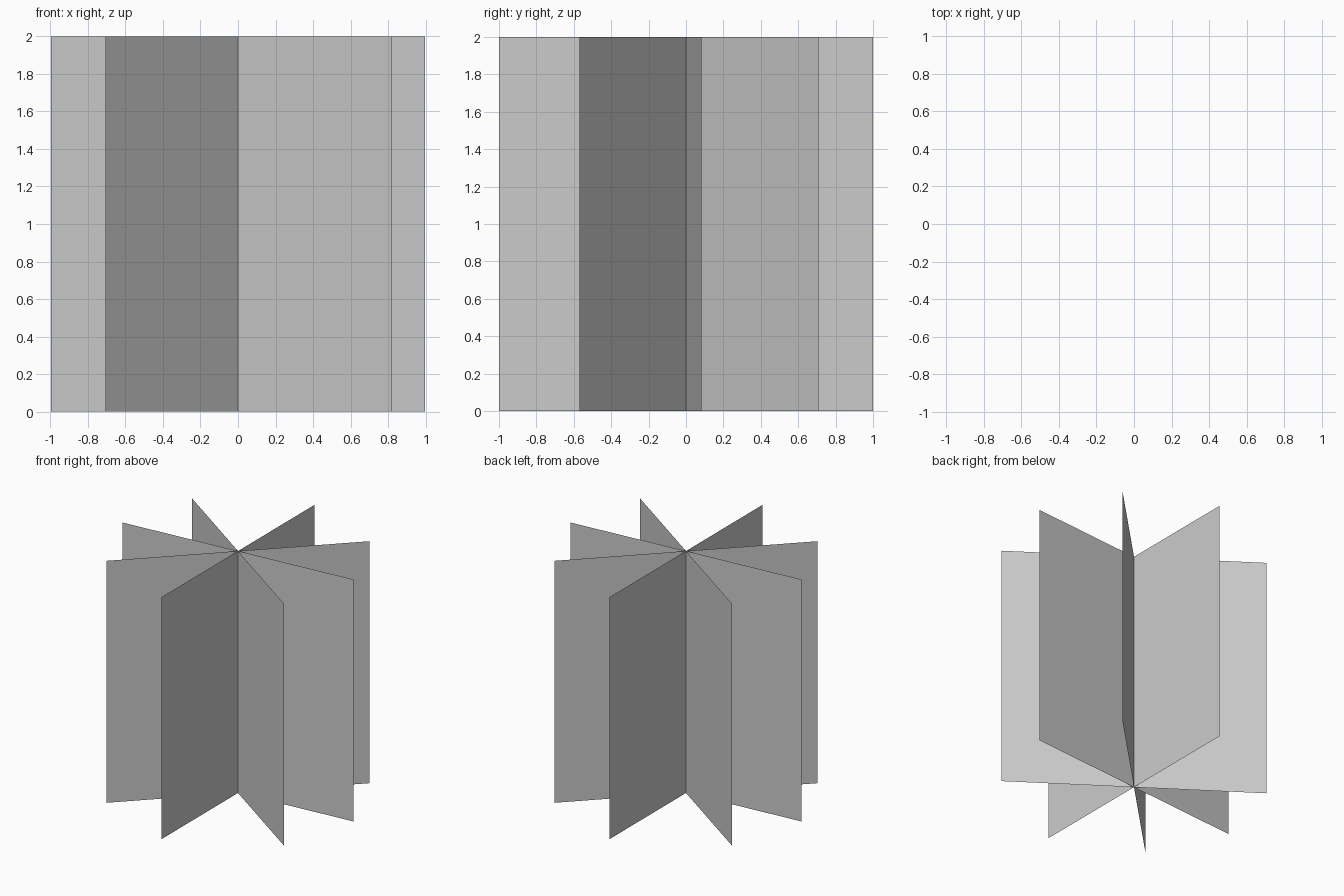
import bpy
from math import cos, sin, radians

if "Cube" in bpy.data.objects:
    bpy.data.objects.remove(bpy.data.objects["Cube"])


def upright_card(name, degrees, radius=1.0, height=2.0):
    """Thin vertical sheet through the z axis, turned to the given angle."""
    x, y = radius * cos(radians(degrees)), radius * sin(radians(degrees))
    verts = [(-x, -y, 0), (x, y, 0), (x, y, height), (-x, -y, height)]
    mesh = bpy.data.meshes.new(name)
    mesh.from_pydata(verts, [], [(0, 1, 2, 3)])
    obj = bpy.data.objects.new(name, mesh)
    bpy.context.collection.objects.link(obj)
    return obj


# Four crossing foliage-style cards sharing the centre axis
for i, angle in enumerate((4.75, 45, 90, 145.25), start=1):
    upright_card(f"crossed_card_{i}", angle)
